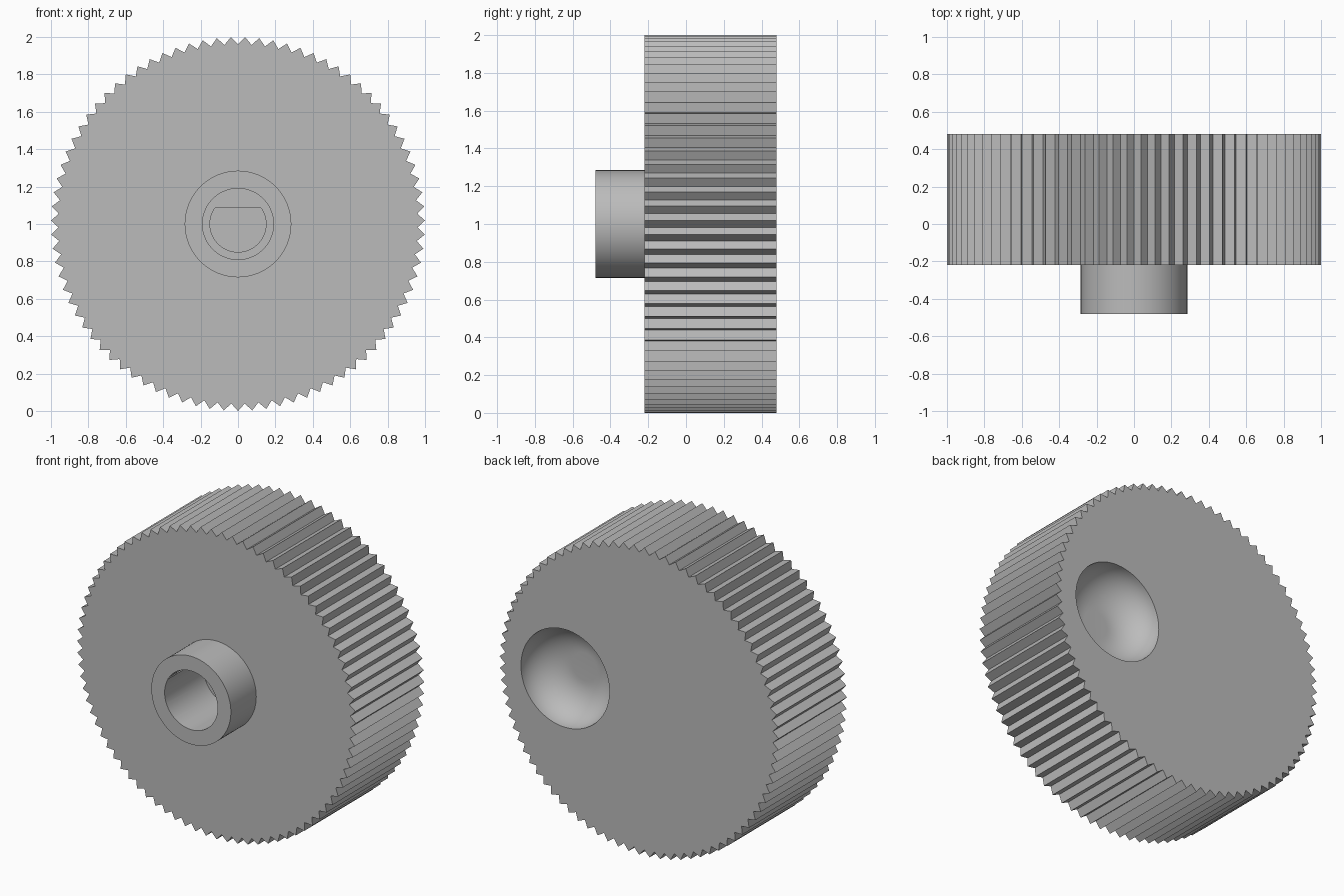
import bpy, bmesh
from math import sin, cos, pi, asin
from mathutils import Vector, Matrix

if "Cube" in bpy.data.objects:
    bpy.data.objects.remove(bpy.data.objects["Cube"], do_unlink=True)

TEETH = 83
FRONT, BACK = -0.22, 0.48       # faces of the knurled disc
COLLAR_FRONT = -0.48
CENTRE_Z = 1.0

grey = bpy.data.materials.new("plain_grey")
grey.use_nodes = True
grey.diffuse_color = (0.5, 0.5, 0.5, 1)
grey.node_tree.nodes["Principled BSDF"].inputs["Base Color"].default_value = (0.5, 0.5, 0.5, 1)


def make_object(name, bm, x=0.0):
    bmesh.ops.recalc_face_normals(bm, faces=bm.faces)
    bmesh.ops.translate(bm, verts=bm.verts, vec=(x, 0, CENTRE_Z))
    mesh = bpy.data.meshes.new(name)
    bm.to_mesh(mesh)
    bm.free()
    mesh.materials.append(grey)
    obj = bpy.data.objects.new(name, mesh)
    bpy.context.collection.objects.link(obj)
    return obj


def prism(name, outline, y0, y1):
    """Extrude an (x, z) outline along y."""
    bm = bmesh.new()
    face = bm.faces.new([bm.verts.new((x, y0, z)) for x, z in outline])
    new = bmesh.ops.extrude_face_region(bm, geom=[face])["geom"]
    verts = [v for v in new if isinstance(v, bmesh.types.BMVert)]
    bmesh.ops.translate(bm, verts=verts, vec=(0, y1 - y0, 0))
    return make_object(name, bm)


def lathe(name, profile, x=0.0, steps=72):
    """Spin a (radius, y) profile about the y axis."""
    bm = bmesh.new()
    verts = [bm.verts.new((r, y, 0)) for r, y in profile]
    edges = [bm.edges.new(pair) for pair in zip(verts, verts[1:])]
    bmesh.ops.spin(bm, geom=verts + edges, axis=(0, 1, 0), cent=(0, 0, 0),
                   angle=2 * pi, steps=steps)
    bmesh.ops.remove_doubles(bm, verts=bm.verts, dist=1e-5)
    return make_object(name, bm, x)


def rod(name, radius, y0, y1):
    return lathe(name, [(0, y0), (radius, y0), (radius, y1), (0, y1)])


def combine(target, tool, operation):
    """Apply a boolean and discard the tool object."""
    tool.hide_render = True
    mod = target.modifiers.new(operation.lower(), "BOOLEAN")
    mod.operation, mod.solver, mod.object = operation, "EXACT", tool
    bpy.context.view_layer.objects.active = target
    bpy.ops.object.modifier_apply(modifier=mod.name)
    bpy.data.objects.remove(tool, do_unlink=True)


# Knurled disc: V teeth with a valley at the top
outline = []
for i in range(2 * TEETH):
    a, r = i * pi / TEETH, (1.0 if i % 2 else 0.96)
    outline.append((r * sin(a), r * cos(a)))
knob = prism("knurled_knob", outline, FRONT, BACK)

# Collar on the front
combine(knob, rod("collar", 0.285, COLLAR_FRONT, FRONT + 0.05), "UNION")

# Round bore, then the narrower D-shaped shaft socket
combine(knob, rod("bore", 0.19, COLLAR_FRONT - 0.1, -0.08), "DIFFERENCE")
socket_r = 0.15
start = asin(0.085 / socket_r)
sweep = pi + 2 * start
d_shape = [(socket_r * cos(start - sweep * i / 48), socket_r * sin(start - sweep * i / 48))
           for i in range(49)]
combine(knob, prism("shaft_socket", d_shape, -0.15, 0.25), "DIFFERENCE")

# Finger dimple on the back: rounded bowl with a small flat floor
rim, floor, depth = 0.317, 0.09, 0.2
bowl = [(0, BACK - depth)]
for i in range(17):
    a = i / 16 * pi / 2
    bowl.append((floor + (rim - floor) * sin(a), BACK - depth * cos(a)))
bowl += [(rim, BACK + 0.1), (0, BACK + 0.1)]
combine(knob, lathe("finger_dimple", bowl, x=0.53), "DIFFERENCE")

# Smooth the round walls, keep teeth and rims sharp
bpy.ops.object.select_all(action="DESELECT")
knob.select_set(True)
bpy.context.view_layer.objects.active = knob
bpy.ops.object.shade_smooth_by_angle(angle=pi / 6)
